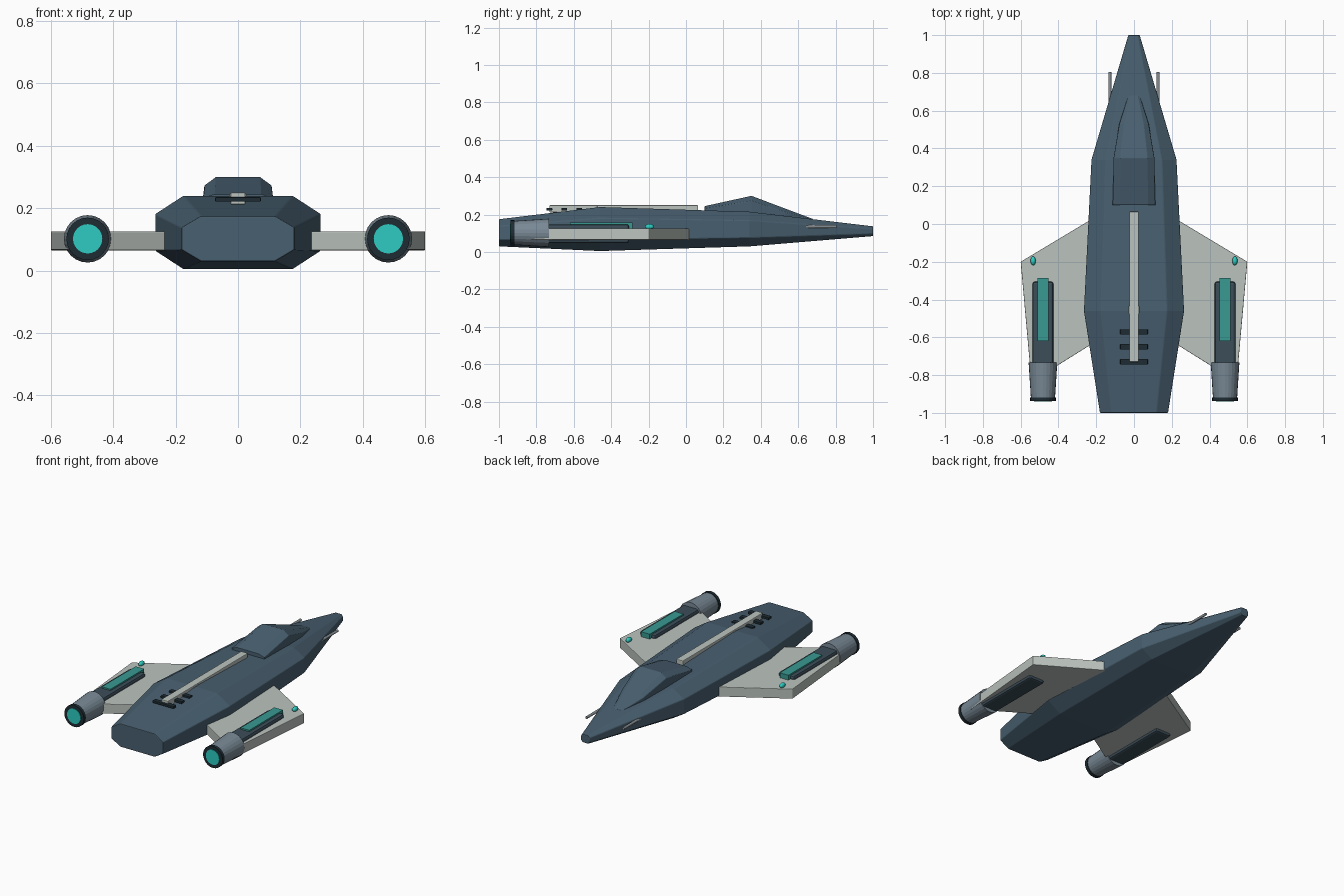
import bpy, bmesh, math
from mathutils import Matrix

if "Cube" in bpy.data.objects:
    bpy.data.objects.remove(bpy.data.objects["Cube"])


def material(name, r, g, b):
    m = bpy.data.materials.new(name)
    m.use_nodes = True
    m.diffuse_color = (r, g, b, 1)
    m.node_tree.nodes["Principled BSDF"].inputs["Base Color"].default_value = (r, g, b, 1)
    return m


slate = material("slate_hull", 0.065, 0.115, 0.16)
pale = material("pale_panel", 0.5, 0.55, 0.52)
steel = material("blue_steel", 0.19, 0.25, 0.3)
dark = material("dark_trim", 0.013, 0.025, 0.033)
pod = material("pod_slate", 0.045, 0.075, 0.1)
glow = material("cyan_glow", 0.027, 0.6, 0.54)
strip = material("teal_strip", 0.04, 0.32, 0.29)
grey = material("gun_grey", 0.25, 0.28, 0.3)


def finish(name, bm, mat, bevel=0, smooth=False):
    bmesh.ops.recalc_face_normals(bm, faces=bm.faces)
    me = bpy.data.meshes.new(name)
    bm.to_mesh(me)
    bm.free()
    me.materials.append(mat)
    ob = bpy.data.objects.new(name, me)
    bpy.context.collection.objects.link(ob)
    if bevel:
        mod = ob.modifiers.new("Bevel", "BEVEL")
        mod.width = bevel
        mod.segments = 2
        mod.limit_method = "ANGLE"
    for p in me.polygons:
        p.use_smooth = smooth
    return ob


def loft(name, rings, mat, bevel=0):
    bm = bmesh.new()
    loops = [[bm.verts.new(co) for co in ring] for ring in rings]
    n = len(loops[0])
    for a, b in zip(loops, loops[1:]):
        for i in range(n):
            j = (i + 1) % n
            bm.faces.new((a[i], a[j], b[j], b[i]))
    bm.faces.new(loops[0])
    bm.faces.new(loops[-1])
    return finish(name, bm, mat, bevel)


def box(name, lo, hi, mat, bevel=0):
    bm = bmesh.new()
    bmesh.ops.create_cube(bm, size=1)
    for v in bm.verts:
        v.co = [(a + b) / 2 + c * (b - a) for a, b, c in zip(lo, hi, v.co)]
    return finish(name, bm, mat, bevel)


def rod(name, x, z, y0, y1, r0, r1, mat, sides=24):
    """Cone or cylinder along y; r0 belongs to y0."""
    bm = bmesh.new()
    m = Matrix.Translation((x, (y0 + y1) / 2, z)) @ Matrix.Rotation(-math.pi / 2, 4, "X")
    bmesh.ops.create_cone(bm, cap_ends=True, segments=sides, radius1=r0, radius2=r1,
                          depth=y1 - y0, matrix=m)
    return finish(name, bm, mat)


def octagon(y, w, z0, z1):
    cx, cz = w * 0.34, (z1 - z0) * 0.25
    right = [(w - cx, z0), (w, z0 + cz), (w, z1 - cz), (w - cx, z1)]
    return [(x, y, z) for x, z in right] + [(-x, y, z) for x, z in reversed(right)]


def hood(y, w, z, drop):
    right = [(w, 0.15), (w, z - drop), (w * 0.66, z)]
    return [(x, y, h) for x, h in right] + [(-x, y, h) for x, h in reversed(right)]


# Hull and canopy
loft("hull", [octagon(-1, 0.18, 0.03, 0.175), octagon(-0.46, 0.265, 0.005, 0.24),
              octagon(0.34, 0.225, 0.03, 0.215), octagon(1, 0.03, 0.085, 0.137)], slate, 0.004)
loft("canopy", [hood(0.1, 0.113, 0.245, 0.012), hood(0.35, 0.108, 0.3, 0.027),
                hood(0.53, 0.078, 0.232, 0.018), hood(0.68, 0.03, 0.176, 0.004)], slate, 0.003)

# Dorsal spine and cooling slats
box("dorsal_spine", (-0.024, -0.73, 0.212), (0.024, 0.065, 0.25), pale, 0.004)
box("spine_clip", (-0.028, -0.475, 0.225), (0.028, -0.435, 0.247), pale, 0.003)
for k in range(3):
    y = -0.73 + 0.08 * k
    box(f"cooling_slat_{k + 1}", (-0.073, y - 0.015, 0.221), (0.073, y + 0.015, 0.236), dark, 0.003)

# Wings, engine pods and nose guns, mirrored
for side, s in (("left", 1), ("right", -1)):
    plan = [(0.15, 0.07), (0.6, -0.2), (0.543, -0.835), (0.15, -0.59)]
    loft(f"{side}_wing", [[(s * x, y, z) for x, y in plan] for z in (0.065, 0.126)], pale, 0.003)

    c = s * 0.482
    box(f"{side}_engine_pod", (c - 0.055, -0.76, 0.048), (c + 0.055, -0.305, 0.148), pod, 0.012)
    box(f"{side}_pod_strip", (c - 0.03, -0.62, 0.12), (c + 0.03, -0.285, 0.157), strip)
    rod(f"{side}_nozzle", c, 0.102, -0.92, -0.733, 0.064, 0.076, steel)
    rod(f"{side}_nozzle_rim", c, 0.102, -0.938, -0.918, 0.068, 0.068, dark)
    rod(f"{side}_nozzle_glow", c, 0.102, -0.941, -0.93, 0.047, 0.047, glow)

    bm = bmesh.new()
    place = Matrix.Translation((s * 0.534, -0.195, 0.135)) @ Matrix.Diagonal((0.014, 0.024, 0.015, 1))
    bmesh.ops.create_uvsphere(bm, u_segments=16, v_segments=10, radius=1, matrix=place)
    finish(f"{side}_wing_light", bm, glow, smooth=True)

    rod(f"{side}_nose_gun", s * 0.128, 0.136, 0.6, 0.805, 0.008, 0.008, grey, 12)
